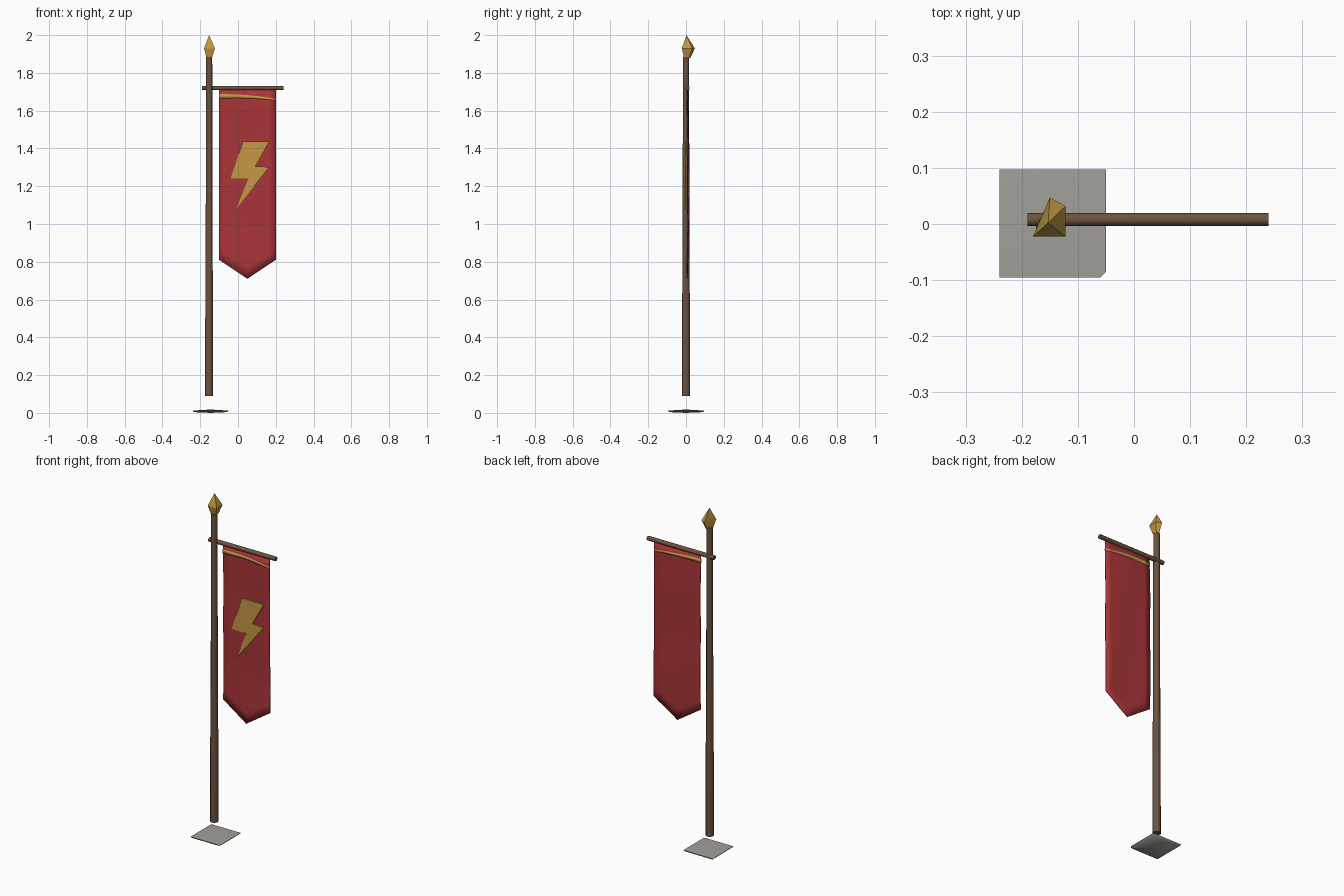
import bpy, bmesh, math

cube = bpy.data.objects.get("Cube")
if cube:
    bpy.data.objects.remove(cube, do_unlink=True)


def material(name, rgb):
    m = bpy.data.materials.new(name)
    m.use_nodes = True
    m.diffuse_color = (*rgb, 1)
    m.node_tree.nodes["Principled BSDF"].inputs["Base Color"].default_value = (*rgb, 1)
    return m


wood = material("brown_wood", (0.15, 0.085, 0.05))
red = material("red_cloth", (0.40, 0.035, 0.04))
gold = material("gold", (0.55, 0.32, 0.055))
stone = material("grey_stone", (0.36, 0.35, 0.32))


def build(name, bm, mat, angle=None):
    """Turn a bmesh into an object; angle sets smooth shading with sharp edges."""
    bmesh.ops.recalc_face_normals(bm, faces=bm.faces)
    me = bpy.data.meshes.new(name)
    bm.to_mesh(me)
    bm.free()
    me.materials.append(mat)
    ob = bpy.data.objects.new(name, me)
    bpy.context.collection.objects.link(ob)
    if angle:
        bpy.ops.object.select_all(action='DESELECT')
        bpy.context.view_layer.objects.active = ob
        ob.select_set(True)
        bpy.ops.object.shade_smooth_by_angle(angle=math.radians(angle))
    return ob


def loft(name, rings, mat, angle=None):
    """Skin closed rings of equal length; a ring of one point makes a tip."""
    bm = bmesh.new()
    loops = [[bm.verts.new(p) for p in r] for r in rings]
    n = max(len(r) for r in loops)
    for a, b in zip(loops, loops[1:]):
        for i in range(n):
            j = (i + 1) % n
            quad = [a[i % len(a)], a[j % len(a)], b[j % len(b)], b[i % len(b)]]
            bm.faces.new(list(dict.fromkeys(quad)))
    for end in (loops[0], loops[-1]):
        if len(end) > 2:
            bm.faces.new(end)
    return build(name, bm, mat, angle)


def circle(radius, sides=8):
    turns = [2 * math.pi * (i + 0.5) / sides for i in range(sides)]
    return [(radius * math.cos(t), radius * math.sin(t)) for t in turns]


# Tapered pole, floating just above its foot plate
POLE_X = -0.153
loft("pole", [[(POLE_X + x, y, z) for x, y in circle(r)] for r, z in
              ((0.023, 0.09), (0.022, 0.53), (0.019, 1.15), (0.018, 1.885))],
     wood, 50)

# Crossbar
loft("crossbar", [[(x, 0.008 + a, 1.72 + b) for a, b in circle(0.0125)]
                  for x in (-0.19, 0.24)], wood, 50)

# Foot plate: shallow dome above and below, one clipped corner
outline = [(-0.24, -0.095), (-0.06, -0.095), (-0.05, -0.085), (-0.05, 0.097), (-0.24, 0.097)]


def plate_ring(scale, z):
    return [(-0.145 + (x + 0.145) * scale, y * scale, z) for x, y in outline]


loft("foot_plate", [[(-0.145, 0, 0)], plate_ring(0.93, 0.004),
                    plate_ring(1, 0.012), [(-0.145, 0, 0.018)]], stone, 60)

# Spear finial with an uneven four-sided belly
belly = [(-0.18, -0.022), (-0.122, -0.022), (-0.122, 0.032), (-0.15, 0.047)]
neck = [(POLE_X + (x - POLE_X) * 0.5, y * 0.5, 1.88) for x, y in belly]
loft("finial", [neck, [(x, y, 1.93) for x, y in belly], [(POLE_X, 0.002, 2.0)]], gold, 30)


# Hanging cloth with slanted folds and a pointed hem
LEFT, RIGHT, TOP = -0.10, 0.20, 1.715


def fold(x, z):
    return 0.009 + 0.004 * math.sin(14 * x + 9 * z) * math.cos(11 * x - 5 * z)


def sheet(name, cols, rows, point, mat, thickness):
    bm = bmesh.new()
    grid = []
    for i in range(cols + 1):
        x = LEFT + (RIGHT - LEFT) * i / cols
        column = []
        for j in range(rows + 1):
            z = point(x, j / rows)
            column.append(bm.verts.new((x, fold(x, z), z)))
        grid.append(column)
    for a, b in zip(grid, grid[1:]):
        for j in range(rows):
            bm.faces.new((a[j], a[j + 1], b[j + 1], b[j]))
    ob = build(name, bm, mat, 50)
    mod = ob.modifiers.new("thickness", 'SOLIDIFY')
    mod.thickness = thickness
    mod.offset = 0
    return ob


def cloth_z(x, t):
    hem = 0.71 + 0.10 * abs(x - 0.05) / 0.15
    return TOP + (hem - TOP) * t


def trim_z(x, t):
    u = (x - LEFT) / (RIGHT - LEFT)
    top = 1.688 - 0.024 * u * u
    return top - t * (0.024 - 0.014 * u)


sheet("banner_cloth", 8, 16, cloth_z, red, 0.004)
sheet("banner_trim", 8, 1, trim_z, gold, 0.007)

# Zigzag emblem on the front only
zigzag = [(0.026, 1.437), (0.166, 1.437), (0.092, 1.305), (0.166, 1.302),
          (-0.01, 1.08), (0.055, 1.24), (-0.04, 1.24)]
loft("zigzag_emblem", [[(x, y, z) for x, z in zigzag] for y in (-0.0015, 0.0065)], gold)
